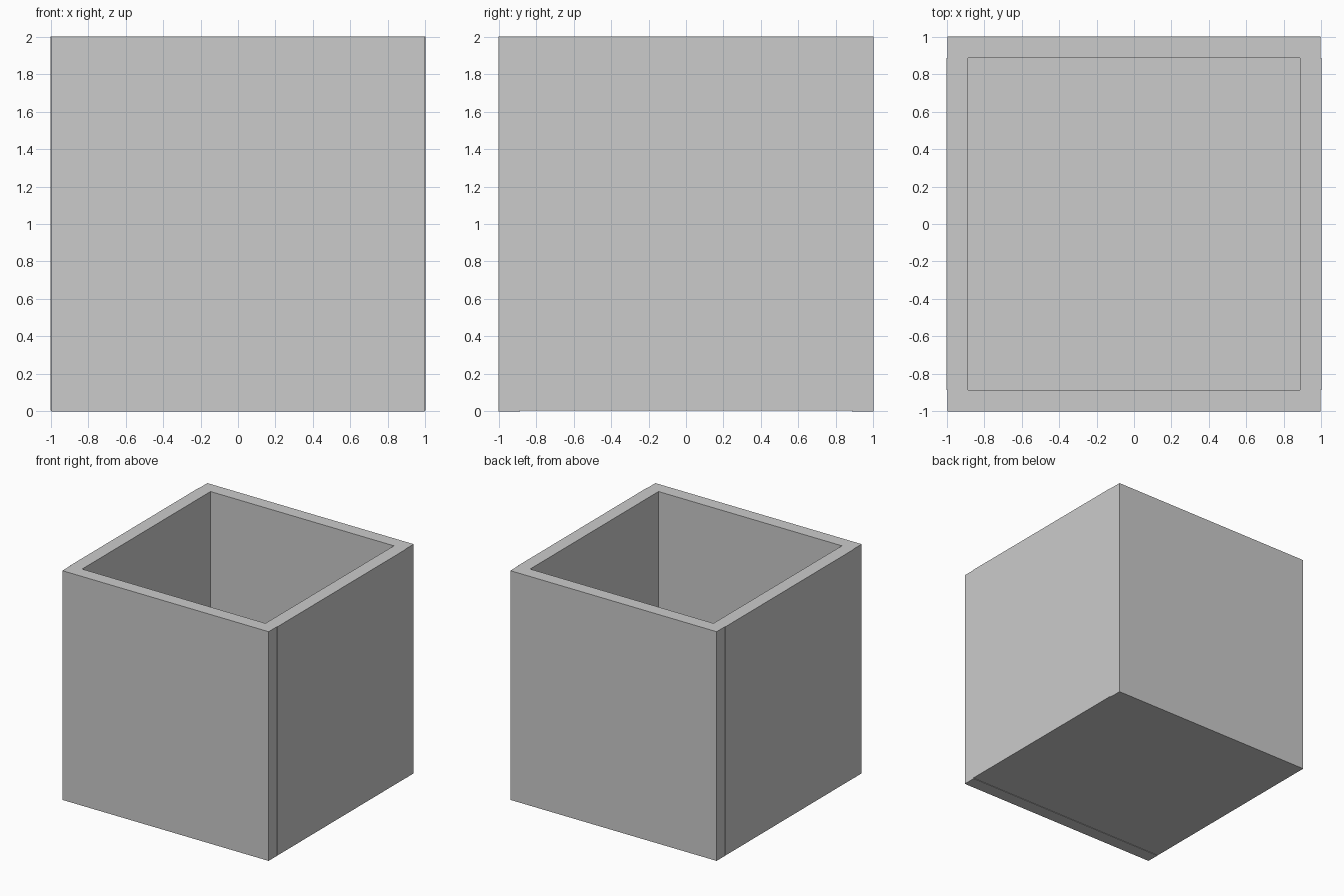
import bpy

if "Cube" in bpy.data.objects:
    bpy.data.objects.remove(bpy.data.objects["Cube"])

T = 0.115    # panel thickness
STEP = 0.004  # tiny offset where the panels meet


def panel(name, lo, hi):
    bpy.ops.mesh.primitive_cube_add(size=1, location=[(a + b) / 2 for a, b in zip(lo, hi)])
    ob = bpy.context.object
    ob.name = name
    ob.scale = [b - a for a, b in zip(lo, hi)]
    bpy.ops.object.transform_apply(location=False, rotation=False, scale=True)
    return ob


inner = 1 - T
outer = 1 - STEP

# front and back walls, full width and standing on the ground
panel("front_wall", (-outer, -1, 0), (outer, -inner, 2))
panel("back_wall", (-outer, inner, 0), (outer, 1, 2))

# side walls fitted between them, slightly proud and slightly raised
panel("left_wall", (-1, -inner, STEP), (-inner, inner, 2))
panel("right_wall", (inner, -inner, STEP), (1, inner, 2))

# floor closing the bottom
panel("floor", (-inner, -inner, STEP), (inner, inner, T))
